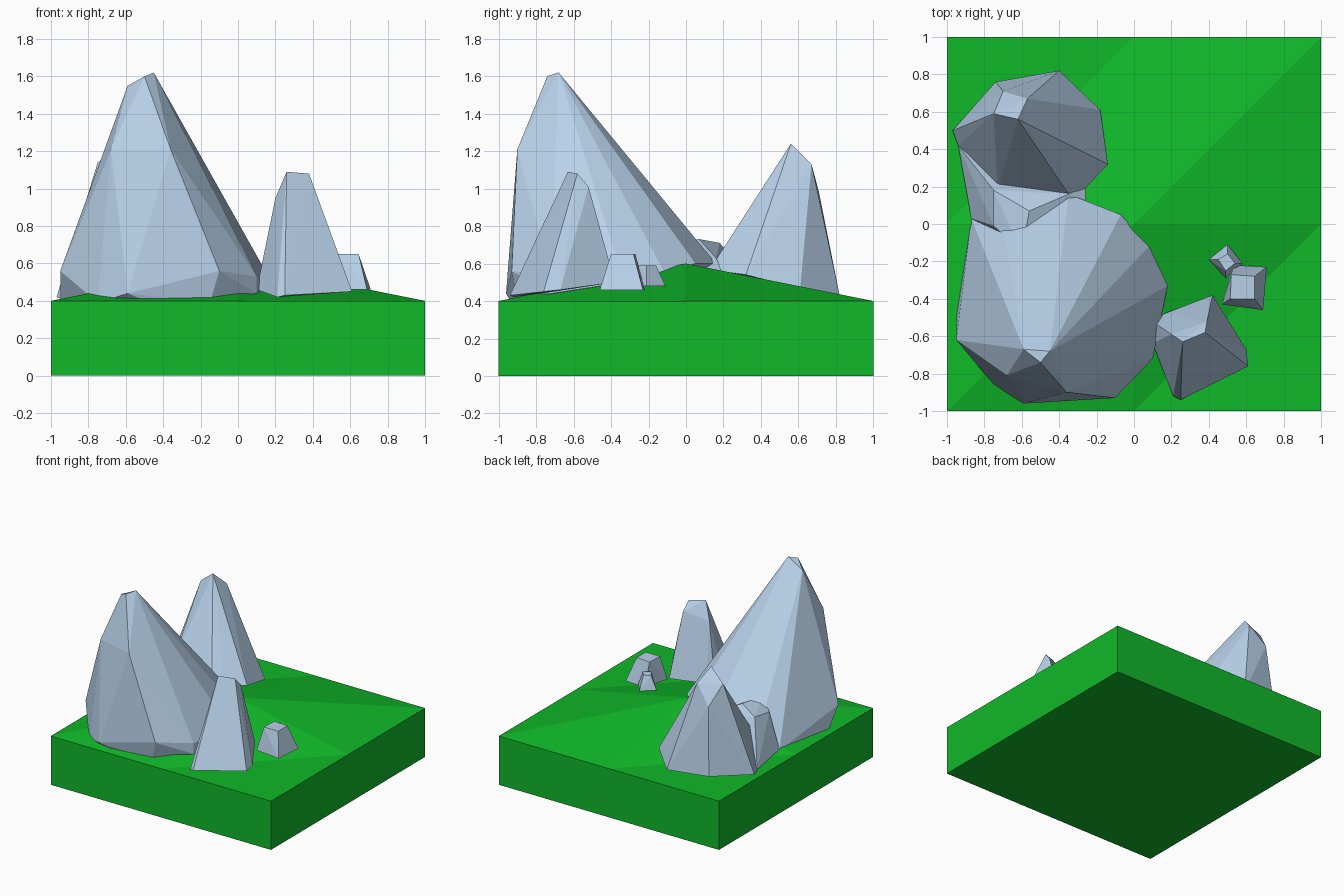
import bpy, bmesh


def material(name, rgb):
    m = bpy.data.materials.new(name)
    m.diffuse_color = (*rgb, 1)
    return m


grass = material("grass", (0.005, 0.48, 0.022))
stone = material("stone", (0.48, 0.64, 0.82))


def add_object(name, bm, mat):
    bmesh.ops.recalc_face_normals(bm, faces=bm.faces)
    me = bpy.data.meshes.new(name)
    bm.to_mesh(me)
    bm.free()
    me.materials.append(mat)
    ob = bpy.data.objects.new(name, me)
    bpy.context.collection.objects.link(ob)


def rock(name, points):
    """Faceted rock: convex hull around a few corner points."""
    bm = bmesh.new()
    for p in points:
        bm.verts.new(p)
    res = bmesh.ops.convex_hull(bm, input=bm.verts)
    bmesh.ops.delete(bm, geom=list({v for v in res["geom_interior"] + res["geom_unused"]
                                    if isinstance(v, bmesh.types.BMVert)}), context='VERTS')
    add_object(name, bm, stone)


def boulder(name, top, top_z, foot, foot_z):
    """Small flat-topped boulder."""
    rock(name, [(x, y, top_z) for x, y in top] + [(x, y, foot_z) for x, y in foot])


# Ground block: 2x2 cells with the centre raised to a low hill
bm = bmesh.new()
top = {(i, j): bm.verts.new((i, j, 0.6 if i == j == 0 else 0.4))
       for i in (-1, 0, 1) for j in (-1, 0, 1)}
for i in (-1, 0):
    for j in (-1, 0):
        a, b, c, d = (top[i, j], top[i + 1, j], top[i + 1, j + 1], top[i, j + 1])
        bm.faces.new((a, b, c))
        bm.faces.new((a, c, d))
ring = [(-1, -1), (0, -1), (1, -1), (1, 0), (1, 1), (0, 1), (-1, 1), (-1, 0)]
low = [bm.verts.new((x, y, 0)) for x, y in ring]
for k in range(8):
    n = (k + 1) % 8
    bm.faces.new((low[k], low[n], top[ring[n]], top[ring[k]]))
bm.faces.new(low[::-1])
add_object("ground", bm, grass)

# Tallest rock
rock("large_rock", [
    (-0.45, -0.68, 1.62), (-0.50, -0.74, 1.60), (-0.59, -0.67, 1.55),
    (-0.68, -0.81, 1.21), (-0.36, -0.90, 1.21),
    (-0.95, -0.62, 0.56), (-0.59, -0.96, 0.44), (-0.10, -0.93, 0.56),
    (0.10, -0.72, 0.53), (0.18, -0.33, 0.50), (0.08, -0.12, 0.56),
    (-0.07, 0.05, 0.60), (-0.35, 0.16, 0.60), (-0.73, 0.15, 0.45),
    (-0.87, 0.03, 0.41), (-0.95, -0.50, 0.41), (-0.75, -0.86, 0.39),
    (-0.47, -0.93, 0.39), (-0.15, -0.90, 0.39), (0.10, -0.72, 0.44)])

# Back rock
rock("back_rock", [
    (-0.62, 0.56, 1.24), (-0.57, 0.67, 1.13), (-0.75, 0.59, 1.14), (-0.70, 0.71, 0.98),
    (-0.97, 0.50, 0.42), (-0.74, 0.76, 0.44), (-0.40, 0.82, 0.43), (-0.18, 0.61, 0.47),
    (-0.14, 0.32, 0.54), (-0.26, 0.19, 0.56), (-0.35, 0.16, 0.62), (-0.73, 0.18, 0.60),
    (-0.94, 0.42, 0.41)])

# Low rock joining the two
rock("joining_rock", [
    (-0.75, 0.18, 0.71), (-0.56, 0.07, 0.73), (-0.75, -0.01, 0.68),
    (-0.35, 0.16, 0.63), (-0.26, 0.12, 0.57), (-0.26, 0.20, 0.55),
    (-0.87, 0.03, 0.42), (-0.94, 0.42, 0.42), (-0.60, -0.15, 0.72)])

# Pointed rock at the front right
rock("front_rock", [
    (0.26, -0.63, 1.09), (0.38, -0.58, 1.08), (0.39, -0.52, 1.01), (0.20, -0.59, 0.95),
    (0.11, -0.53, 0.49), (0.16, -0.48, 0.49), (0.42, -0.38, 0.50), (0.60, -0.67, 0.46),
    (0.61, -0.76, 0.45), (0.25, -0.94, 0.43), (0.21, -0.92, 0.42), (0.10, -0.64, 0.46)])

# Two small boulders
boulder("boulder", [(0.52, -0.27), (0.645, -0.28), (0.645, -0.40), (0.515, -0.40)], 0.65,
        [(0.53, -0.22), (0.71, -0.23), (0.69, -0.46), (0.47, -0.43)], 0.46)
boulder("pebble", [(0.45, -0.19), (0.50, -0.16), (0.54, -0.21), (0.49, -0.25)], 0.59,
        [(0.40, -0.19), (0.50, -0.11), (0.58, -0.21), (0.49, -0.29)], 0.48)
